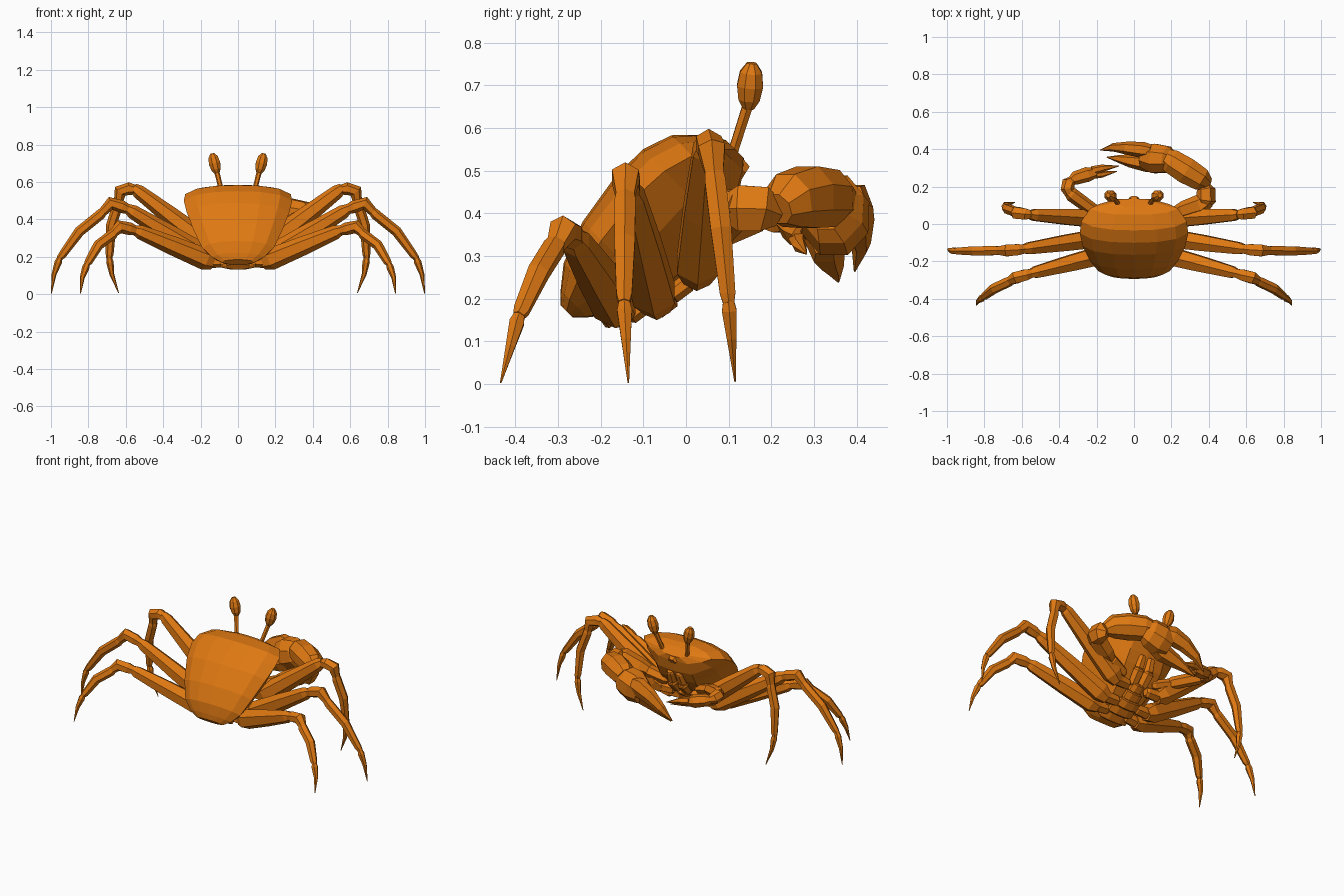
import bpy, bmesh, math
from mathutils import Vector

shell = bpy.data.materials.new("orange_shell")
shell.diffuse_color = (0.74, 0.19, 0.006, 1)


def finish(bm, name):
    bmesh.ops.recalc_face_normals(bm, faces=bm.faces)
    me = bpy.data.meshes.new(name)
    bm.to_mesh(me)
    bm.free()
    me.materials.append(shell)
    ob = bpy.data.objects.new(name, me)
    bpy.context.collection.objects.link(ob)
    return ob


def bridge(bm, rings):
    for a, b in zip(rings, rings[1:]):
        for i in range(len(a)):
            j = (i + 1) % len(a)
            bm.faces.new((a[i], a[j], b[j], b[i]))
    bm.faces.new(rings[0])
    bm.faces.new(rings[-1])


def tube(bm, pts, radii, ref, sides=6, flat=1.0):
    """Closed faceted tube; flat scales it across the ref direction."""
    pts = [Vector(p) for p in pts]
    rings = []
    for i, p in enumerate(pts):
        d = (pts[min(i + 1, len(pts) - 1)] - pts[max(i - 1, 0)]).normalized()
        r = Vector(ref)
        u = (r - d * r.dot(d)).normalized()
        v = d.cross(u)
        rings.append([bm.verts.new(p + radii[i] * (u * math.cos(t) + v * flat * math.sin(t)))
                      for t in (2 * math.pi * (k + 0.5) / sides for k in range(sides))])
    bridge(bm, rings)


def segment(bm, p, q, r0, r1, ref, sides=6, flat=1.0):
    """One limb segment with narrowed ends, so joints show."""
    p, q = Vector(p), Vector(q)
    tube(bm, [p, p.lerp(q, 0.12), p.lerp(q, 0.9), q], [r0 * 0.7, r0, r1, r1 * 0.75], ref, sides, flat)


def flip(p, s):
    return (p[0] * s, p[1], p[2])


# Tilted body frame: u runs from tail to face, n points out of the shell
def tilt(x, u, n):
    c = math.sqrt(0.5)
    return Vector((x, -0.085 + c * (u - n), 0.365 + c * (u + n)))


# Carapace: (u, half width, top, rim, bottom)
stations = [(-0.275, 0.09, 0.02, 0.0, -0.02), (-0.25, 0.14, 0.045, 0.015, -0.045),
            (-0.20, 0.192, 0.085, 0.035, -0.085), (-0.10, 0.235, 0.122, 0.06, -0.125),
            (0.03, 0.275, 0.143, 0.075, -0.14), (0.12, 0.29, 0.142, 0.07, -0.125),
            (0.19, 0.282, 0.118, 0.05, -0.10), (0.25, 0.235, 0.06, 0.012, -0.06),
            (0.272, 0.11, 0.02, -0.01, -0.04)]
bm = bmesh.new()
rings = []
for u, w, top, rim, bot in stations:
    half = [(0, top), (0.42 * w, rim + (top - rim) * 0.92), (0.78 * w, rim + (top - rim) * 0.6),
            (w, rim), (0.8 * w, rim + (bot - rim) * 0.45), (0.43 * w, rim + (bot - rim) * 0.95), (0, bot)]
    loop = half + [(-x, n) for x, n in half[-2:0:-1]]
    rings.append([bm.verts.new(tilt(x, u, n)) for x, n in loop])
bridge(bm, rings)
finish(bm, "carapace")

# Rostrum between the eyes
bm = bmesh.new()
tube(bm, [(0, 0.05, 0.53), (0, 0.10, 0.52), (0, 0.14, 0.495)], [0.04, 0.04, 0.02], (0, 0, 1), 6, 1.3)
finish(bm, "rostrum")

# Folded abdomen plates under the body
bm = bmesh.new()
for i in range(5):
    u = -0.235 + 0.052 * i
    w = 0.10 - 0.014 * i
    n = -0.075 - 0.07 * min(1, i / 2)
    segment(bm, tilt(0, u, n), tilt(0, u + 0.056, n - 0.008), 0.025, 0.025, tilt(0, 0, 1) - tilt(0, 0, 0), 8, w / 0.025)
finish(bm, "abdomen")

# Walking legs: hip, knee start, knee end, shin end, tip
legs = {
    "front_leg": [(0.14, 0.025, 0.248), (0.56, 0.05, 0.57), (0.63, 0.06, 0.55), (0.69, 0.10, 0.19), (0.638, 0.115, 0.006)],
    "middle_leg": [(0.14, -0.068, 0.182), (0.595, -0.135, 0.46), (0.68, -0.142, 0.485), (0.957, -0.145, 0.19), (0.998, -0.135, 0.003)],
    "rear_leg": [(0.13, -0.155, 0.168), (0.555, -0.265, 0.345), (0.635, -0.288, 0.36), (0.81, -0.392, 0.16), (0.842, -0.434, 0.003)],
}
for name, path in legs.items():
    for side, s in (("right", 1), ("left", -1)):
        a, b, c, d, e = [Vector(flip(p, s)) for p in path]
        bm = bmesh.new()
        ref = (0, 1, 0)
        hip = Vector((a.x * 0.45, a.y, a.z + 0.01))
        segment(bm, hip, a.lerp(b, 0.04), 0.032, 0.036, ref)
        tube(bm, [a, a.lerp(b, 0.1), a.lerp(b, 0.5), a.lerp(b, 0.93), b],
             [0.036, 0.056, 0.049, 0.036, 0.024], ref, 6, 1.05)
        tube(bm, [a.lerp(b, 0.96), b.lerp(c, 0.3), c, c.lerp(d, 0.16)],
             [0.024, 0.034, 0.036, 0.024], ref)
        mid = c.lerp(d, 0.55) + Vector((0.016 * s, 0, 0.012))
        tube(bm, [c.lerp(d, 0.1), c.lerp(d, 0.2), mid, d.lerp(c, 0.06), d],
             [0.021, 0.028, 0.028, 0.021, 0.015], ref)
        bend = d.lerp(e, 0.45) + Vector((0.008 * s, 0, 0))
        tube(bm, [d.lerp(c, 0.02), d.lerp(e, 0.1), bend, e], [0.014, 0.02, 0.013, 0.002], ref)
        finish(bm, side + "_" + name)

# Eyes on stalks
for side, s in (("right", 1), ("left", -1)):
    bm = bmesh.new()
    tube(bm, [flip(p, s) for p in [(0.075, 0.09, 0.49), (0.09, 0.115, 0.56), (0.115, 0.147, 0.66)]],
         [0.018, 0.013, 0.014], (0, 1, 0))
    finish(bm, side + "_eye_stalk")
    bm = bmesh.new()
    base, tip = Vector(flip((0.112, 0.146, 0.645), s)), Vector(flip((0.138, 0.154, 0.752), s))
    tube(bm, [base.lerp(tip, t) for t in (0, 0.2, 0.5, 0.8, 1)],
         [0.014, 0.027, 0.033, 0.028, 0.012], (0, 1, 0), 8)
    finish(bm, side + "_eye")

UP = (0, 0, 1)

# Large claw on the right
bm = bmesh.new()
segment(bm, (0.10, 0.03, 0.31), (0.23, 0.06, 0.35), 0.035, 0.04, UP)
tube(bm, [(0.20, 0.05, 0.34), (0.27, 0.075, 0.37), (0.36, 0.105, 0.41), (0.40, 0.13, 0.415)],
     [0.03, 0.05, 0.056, 0.04], UP)
tube(bm, [(0.375, 0.10, 0.41), (0.385, 0.125, 0.412), (0.385, 0.18, 0.41), (0.37, 0.215, 0.395)],
     [0.04, 0.062, 0.06, 0.03], UP, 6, 0.85)
finish(bm, "large_claw_arm")
bm = bmesh.new()
tube(bm, [(0.39, 0.215, 0.41), (0.355, 0.24, 0.43), (0.28, 0.285, 0.438), (0.20, 0.335, 0.435), (0.17, 0.355, 0.43)],
     [0.04, 0.068, 0.078, 0.072, 0.055], UP, 8, 0.98)
tube(bm, [(0.20, 0.335, 0.42), (0.175, 0.345, 0.41), (0.11, 0.35, 0.39), (0.05, 0.36, 0.37)],
     [0.065, 0.09, 0.1, 0.075], UP, 8, 0.85)
finish(bm, "large_claw_palm")
bm = bmesh.new()
tube(bm, [(0.09, 0.39, 0.42), (0.05, 0.395, 0.415), (-0.03, 0.405, 0.385), (-0.11, 0.41, 0.33), (-0.18, 0.395, 0.265)],
     [0.05, 0.062, 0.052, 0.033, 0.003], UP, 6, 0.7)
tube(bm, [(0.12, 0.325, 0.35), (0.07, 0.325, 0.335), (-0.02, 0.337, 0.303), (-0.08, 0.348, 0.275), (-0.145, 0.357, 0.24)],
     [0.052, 0.06, 0.044, 0.027, 0.003], UP, 6, 0.8)
finish(bm, "large_claw_fingers")

# Small claw on the left
bm = bmesh.new()
segment(bm, (-0.10, 0.03, 0.31), (-0.22, 0.065, 0.35), 0.03, 0.032, UP)
segment(bm, (-0.20, 0.06, 0.345), (-0.35, 0.17, 0.395), 0.036, 0.038, UP)
tube(bm, [(-0.345, 0.16, 0.395), (-0.355, 0.185, 0.395), (-0.35, 0.22, 0.385), (-0.325, 0.24, 0.375)],
     [0.025, 0.037, 0.036, 0.02], UP)
tube(bm, [(-0.34, 0.23, 0.38), (-0.315, 0.245, 0.375), (-0.25, 0.265, 0.36), (-0.205, 0.275, 0.35)],
     [0.02, 0.036, 0.04, 0.028], UP)
tube(bm, [(-0.225, 0.285, 0.362), (-0.17, 0.298, 0.352), (-0.08, 0.31, 0.325)], [0.024, 0.02, 0.002], UP)
tube(bm, [(-0.225, 0.262, 0.34), (-0.17, 0.265, 0.325), (-0.09, 0.282, 0.305)], [0.022, 0.017, 0.002], UP)
finish(bm, "small_claw")

# Mouthparts
for side, s in (("right", 1), ("left", -1)):
    bm = bmesh.new()
    n = tilt(0, 0, 1) - tilt(0, 0, 0)
    segment(bm, tilt(0.032 * s, 0.01, -0.145), tilt(0.036 * s, 0.11, -0.138), 0.026, 0.03, n, 6, 1.2)
    segment(bm, tilt(0.036 * s, 0.10, -0.135), tilt(0.03 * s, 0.18, -0.105), 0.025, 0.02, n, 6, 1.2)
    finish(bm, side + "_mouthpart")
